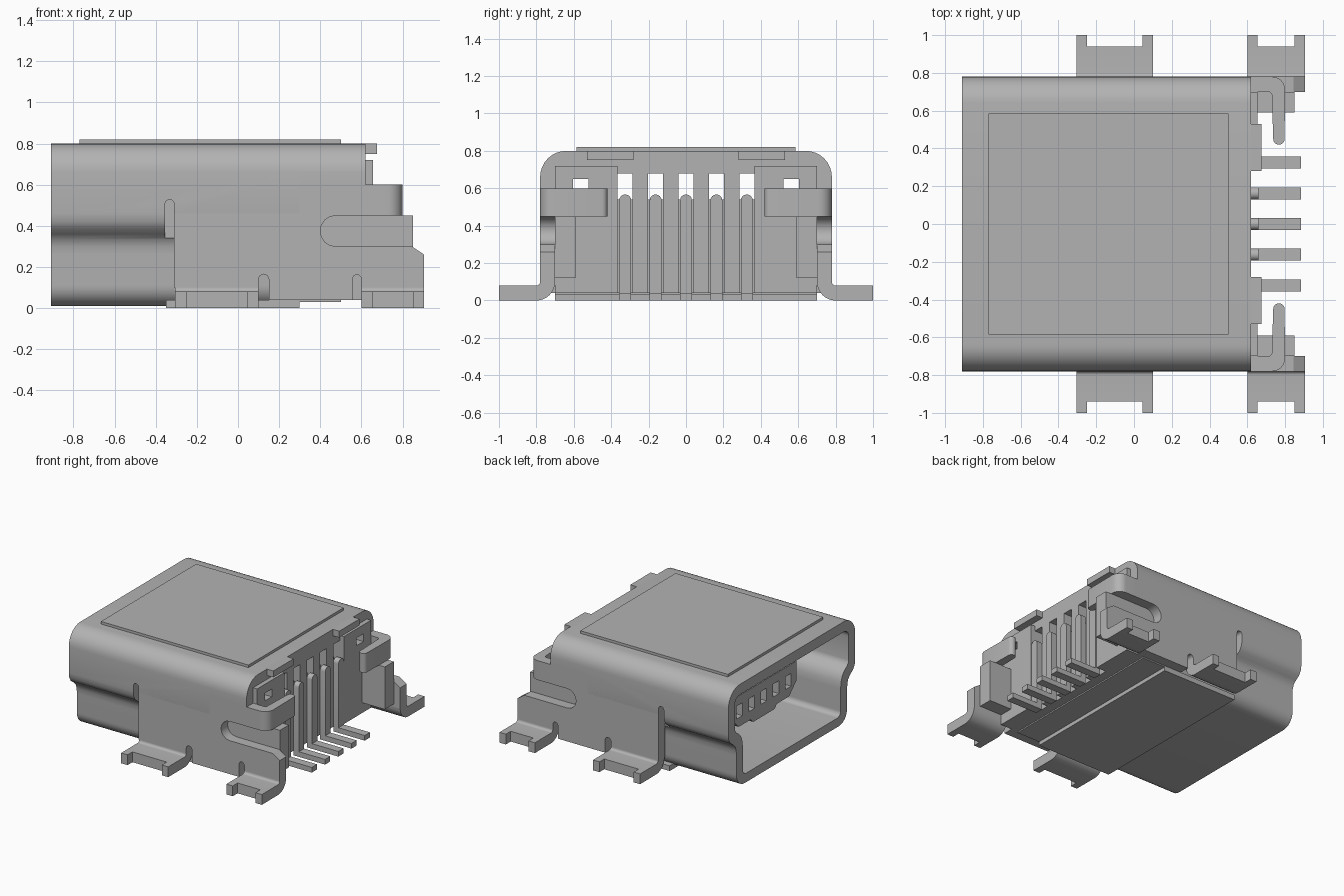
import bpy, bmesh, math

cube = bpy.data.objects.get("Cube")
if cube:
    bpy.data.objects.remove(cube, do_unlink=True)

grey = bpy.data.materials.new("plain grey")
grey.use_nodes = True
grey.diffuse_color = (0.45, 0.45, 0.45, 1)
grey.node_tree.nodes["Principled BSDF"].inputs["Base Color"].default_value = (0.45, 0.45, 0.45, 1)


def arc(cx, cy, r, a0, a1, n=8):
    """Points on an arc, angles in degrees."""
    return [(cx + r * math.cos(math.radians(a0 + (a1 - a0) * i / n)),
             cy + r * math.sin(math.radians(a0 + (a1 - a0) * i / n))) for i in range(n + 1)]


def place(axis, p, t):
    return {"x": (t, p[0], p[1]), "y": (p[0], t, p[1]), "z": (p[0], p[1], t)}[axis]


def finish(name, bm):
    bmesh.ops.recalc_face_normals(bm, faces=bm.faces)
    mesh = bpy.data.meshes.new(name)
    bm.to_mesh(mesh)
    bm.free()
    mesh.materials.append(grey)
    ob = bpy.data.objects.new(name, mesh)
    bpy.context.collection.objects.link(ob)
    return ob


def prism(name, pts, axis, a, b):
    """Extrude a closed outline along an axis from a to b."""
    bm = bmesh.new()
    lo = [bm.verts.new(place(axis, p, a)) for p in pts]
    hi = [bm.verts.new(place(axis, p, b)) for p in pts]
    n = len(pts)
    bm.faces.new(lo)
    bm.faces.new(hi)
    for i in range(n):
        j = (i + 1) % n
        bm.faces.new((lo[i], lo[j], hi[j], hi[i]))
    return finish(name, bm)


def box(name, x, y, z):
    return prism(name, [(x[0], y[0]), (x[1], y[0]), (x[1], y[1]), (x[0], y[1])], "z", *z)


def tube(name, outer, inner, a, b):
    """Hollow extrusion along x; both outlines have equal point counts."""
    bm = bmesh.new()
    loops = [[bm.verts.new((t, *p)) for p in pts]
             for pts, t in ((outer, a), (outer, b), (inner, b), (inner, a))]
    n = len(outer)
    for k in range(4):
        p, q = loops[k], loops[(k + 1) % 4]
        for i in range(n):
            j = (i + 1) % n
            bm.faces.new((p[i], p[j], q[j], q[i]))
    return finish(name, bm)


def cut(ob, cutters):
    """Subtract each cutter, then delete it."""
    bpy.context.view_layer.objects.active = ob
    for c in cutters:
        c.hide_render = True
        m = ob.modifiers.new("cut", "BOOLEAN")
        m.operation, m.solver, m.object = "DIFFERENCE", "EXACT", c
        bpy.ops.object.modifier_apply(modifier=m.name)
        bpy.data.objects.remove(c, do_unlink=True)


def mirrored(half):
    return half + [(-y, z) for y, z in reversed(half)]


# Front shell sleeve with the stepped mouth outline
outer = (arc(0.64, 0.66, 0.14, 90, 0) + [(0.78, 0.46), (0.775, 0.42), (0.755, 0.385), (0.72, 0.36),
         (0.695, 0.335), (0.683, 0.30), (0.68, 0.26)] + arc(0.58, 0.11, 0.10, 0, -90))
inner = (arc(0.64, 0.66, 0.06, 90, 0) + [(0.70, 0.48), (0.695, 0.46), (0.68, 0.44), (0.65, 0.42),
         (0.62, 0.385), (0.605, 0.34), (0.60, 0.29)] + arc(0.56, 0.12, 0.04, 0, -90))
sleeve = tube("shell_sleeve", mirrored(outer), mirrored(inner), -0.91, 0.30)
slot = [(-0.355, -0.1), (-0.31, -0.1)] + arc(-0.3325, 0.505, 0.0225, 0, 180)
cut(sleeve, [prism("slot_cutter", slot, "y", *sorted((s * 0.702, s * 0.9))) for s in (1, -1)])

# Rear arch, raised top panel and floor
arch_out = [(0.78, 0.6)] + arc(0.64, 0.66, 0.14, 0, 90)
arch_in = arc(0.64, 0.66, 0.06, 90, 0) + [(0.70, 0.6)]
flip = lambda pts: [(-y, z) for y, z in reversed(pts)]
prism("shell_arch", arch_out + flip(arch_out) + flip(arch_in) + arch_in, "x", 0.30, 0.62)
box("top_panel", (-0.77, 0.50), (-0.585, 0.585), (0.79, 0.82))
box("floor_plate", (-0.35, 0.30), (-0.70, 0.70), (0, 0.04))
box("floor_step", (0.30, 0.50), (-0.70, 0.70), (0.03, 0.08))

# Outlines shared by both sides
wall = ([(-0.31, 0.10), (-0.31, 0.60), (0.62, 0.60), (0.62, 0.45)] + arc(0.475, 0.375, 0.075, 90, 270)
        + [(0.845, 0.30), (0.905, 0.26), (0.905, 0.10), (0.60, 0.10)]
        + arc(0.578, 0.14, 0.022, 0, 180) + [(0.556, 0.04), (0.15, 0.04)]
        + arc(0.125, 0.14, 0.025, 0, 180) + [(0.10, 0.10)])
foot = arc(0.80, 0.10, 0.02, 180, 270) + [(0.94, 0.08), (0.94, 0)] + arc(0.80, 0.10, 0.10, 270, 180)
tab = ([(0.62, 0.78)] + arc(0.73, 0.71, 0.07, 90, 0) + arc(0.767, 0.45, 0.03, 0, -180, 10)
       + arc(0.71, 0.68, 0.02, 0, 90) + [(0.62, 0.70)])

for s, side in ((1, "left"), (-1, "right")):
    span = lambda a, b: sorted((s * a, s * b))
    prism("side_wall_" + side, wall, "y", *span(0.70, 0.78))
    prism("bent_tab_" + side, [(x, s * y) for x, y in tab], "z", 0.45, 0.60)
    # Solder feet with a notched end
    for label, a, b in (("front", -0.305, 0.10), ("rear", 0.60, 0.905)):
        prism(f"{label}_foot_{side}", [(s * y, z) for y, z in foot], "x", a, b)
        for k, x in enumerate(((a, a + 0.055), (b - 0.055, b))):
            box(f"{label}_foot_prong_{side}_{k + 1}", x, span(0.94, 1.0), (0, 0.08))
    # Roof lip and housing shoulder
    box("roof_lip_" + side, (0.60, 0.675), span(0.28, 0.53), (0.75, 0.80))
    box("housing_post_" + side, (0.60, 0.85), span(0.59, 0.70), (0.12, 0.45))
    shoulder = box("housing_shoulder_" + side, (0.62, 0.655), span(0.365, 0.70), (0.04, 0.72))
    cut(shoulder, [box("hole_cutter", (0.5, 0.8), span(0.52, 0.605), (0.59, 0.65))])

# Insulating housing with contact grooves and windows
pins = [-0.325, -0.1625, 0, 0.1625, 0.325]
housing = box("housing", (0.30, 0.62), (-0.70, 0.70), (0.04, 0.72))
cutters = [box("hole_cutter", (0.2, 0.8), sorted((s * 0.52, s * 0.605)), (0.59, 0.65)) for s in (1, -1)]
for y in pins:
    cutters.append(box("groove_cutter", (0.57, 0.8), (y - 0.04, y + 0.04), (-0.1, 0.68)))
    cutters.append(box("window_cutter", (0.2, 0.8), (y - 0.04, y + 0.04), (0.54, 0.68)))
cut(housing, cutters)

# Tongue inside the mouth with five contact openings
half = [(0.40, 0.52), (0.40, 0.37), (0.31, 0.28), (0.16, 0.28), (0.13, 0.25)]
tongue = prism("tongue", mirrored(half), "x", -0.67, 0.32)
cut(tongue, [box("opening_cutter", (-0.8, -0.5), (y * 0.92 - 0.035, y * 0.92 + 0.035), (0.35, 0.45))
             for y in pins])

# Contact pins: rounded upright and flat solder leg
for i, y in enumerate(pins):
    upright = [(y - 0.032, 0.0), (y + 0.032, 0.0)] + arc(y, 0.535, 0.032, 0, 180)
    prism(f"pin_upright_{i + 1}", upright, "x", 0.615, 0.66)
    box(f"pin_leg_{i + 1}", (0.655, 0.885), (y - 0.032, y + 0.032), (0, 0.04))

# Smooth the rounded bends, keep the edges sharp
bpy.ops.object.select_all(action="DESELECT")
for ob in bpy.context.scene.objects:
    if ob.type == "MESH" and grey.name in ob.data.materials:
        ob.select_set(True)
        bpy.context.view_layer.objects.active = ob
bpy.ops.object.shade_smooth_by_angle(angle=math.radians(30))
